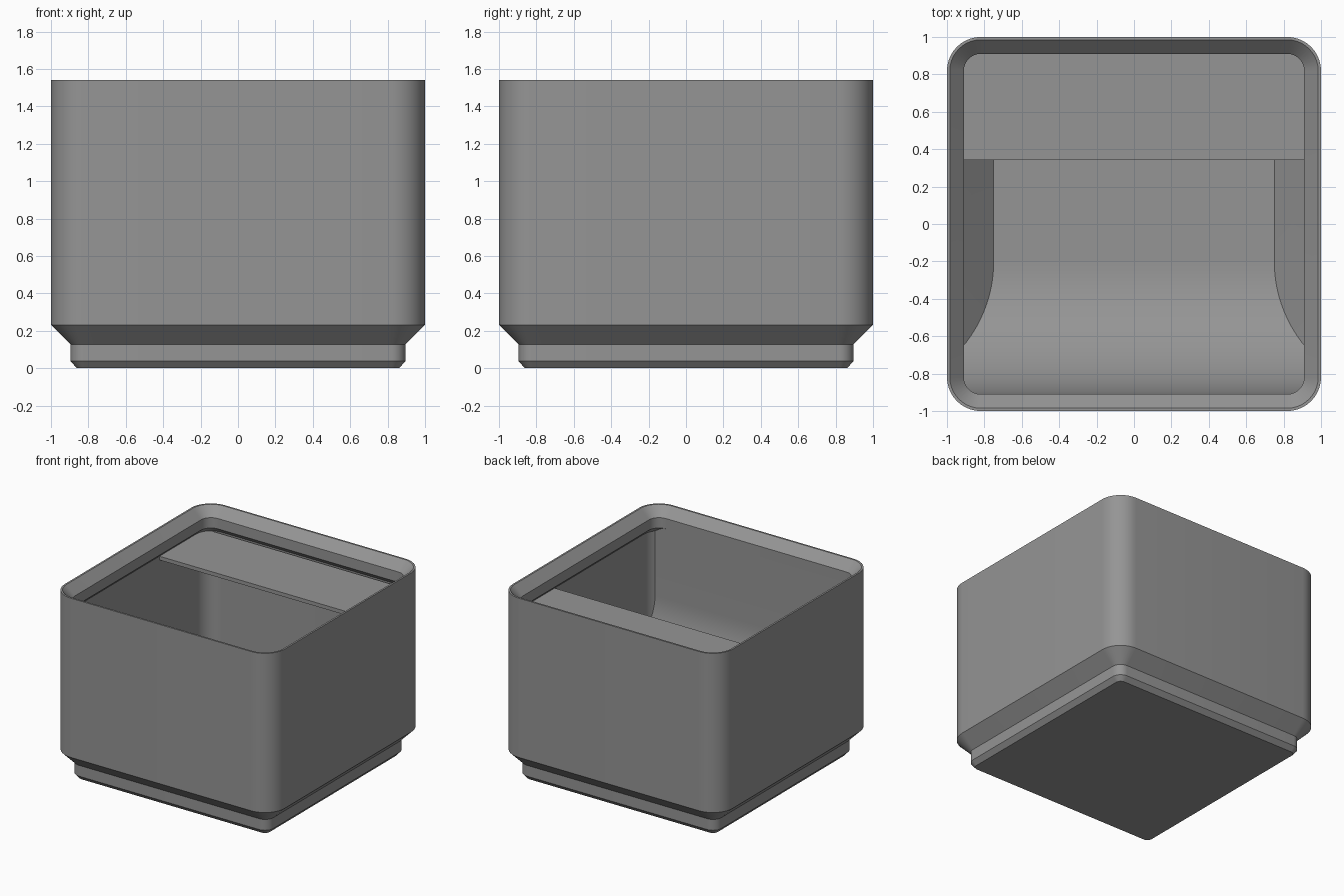
import bpy, bmesh, math

if "Cube" in bpy.data.objects:
    bpy.data.objects.remove(bpy.data.objects["Cube"])

FLOOR, WALL, LIP = 0.10, 0.954, 0.91
SEG = 10

grey = bpy.data.materials.new("plain grey")
grey.diffuse_color = (0.3, 0.3, 0.3, 1)
grey.use_nodes = True
grey.node_tree.nodes["Principled BSDF"].inputs["Base Color"].default_value = grey.diffuse_color


def ring(bm, half, z):
    """Rounded square loop, corner radius shrinking with the inset."""
    r = max(0.181 - (1 - half), 0.01)
    verts = []
    for q in range(4):
        cx, cy = [(1, 1), (-1, 1), (-1, -1), (1, -1)][q]
        for i in range(SEG + 1):
            a = math.pi / 2 * (q + i / SEG)
            verts.append(bm.verts.new((cx * (half - r) + r * math.cos(a),
                                       cy * (half - r) + r * math.sin(a), z)))
    return verts


def finish(bm, name):
    me = bpy.data.meshes.new(name)
    bm.to_mesh(me)
    bm.free()
    me.materials.append(grey)
    ob = bpy.data.objects.new(name, me)
    bpy.context.collection.objects.link(ob)
    bpy.ops.object.select_all(action='DESELECT')
    ob.select_set(True)
    bpy.context.view_layer.objects.active = ob
    bpy.ops.object.shade_smooth_by_angle(angle=math.radians(30))
    return ob


# Bin shell: stepped foot, outer wall, stacking lip, inner wall, sloped floor edge
profile = [(0.862, 0), (0.895, 0.038), (0.895, 0.127), (1, 0.232), (1, 1.54),
           (0.985, 1.54), (LIP, 1.465), (LIP, 1.38), (WALL, 1.336),
           (WALL, FLOOR + WALL - 0.75), (0.75, FLOOR)]
bm = bmesh.new()
rings = [ring(bm, h, z) for h, z in profile]
for a, b in zip(rings, rings[1:]):
    for i in range(len(a)):
        j = (i + 1) % len(a)
        bm.faces.new((a[i], a[j], b[j], b[i]))
bm.faces.new(rings[0][::-1])
bm.faces.new(rings[-1])
finish(bm, "bin_shell")

# Finger scoop: quarter round from the floor up to the front lip
R = 0.71
bm = bmesh.new()
pts = []
for i in range(25):
    a = math.pi / 2 * i / 24
    pts.append((-LIP + R - R * math.sin(a), FLOOR + R - R * math.cos(a)))
pts.append((-LIP, 1.38))
rows = []
for y, z in pts:
    x = min(WALL, 0.75 + z - FLOOR)
    rows.append([bm.verts.new((s * x, y, z + 0.0005)) for s in (-1, 1)])
for a, b in zip(rows, rows[1:]):
    bm.faces.new((a[0], b[0], b[1], a[1])[::-1])
finish(bm, "finger_scoop")

# Label shelf across the back
bm = bmesh.new()
bmesh.ops.create_cube(bm, size=1)
y0, y1, z0, z1 = 0.343, 0.93, 1.305, 1.336
for v in bm.verts:
    v.co = (v.co.x * 2 * 0.955, y0 if v.co.y < 0 else y1, z0 if v.co.z < 0 else z1)
finish(bm, "label_shelf")
